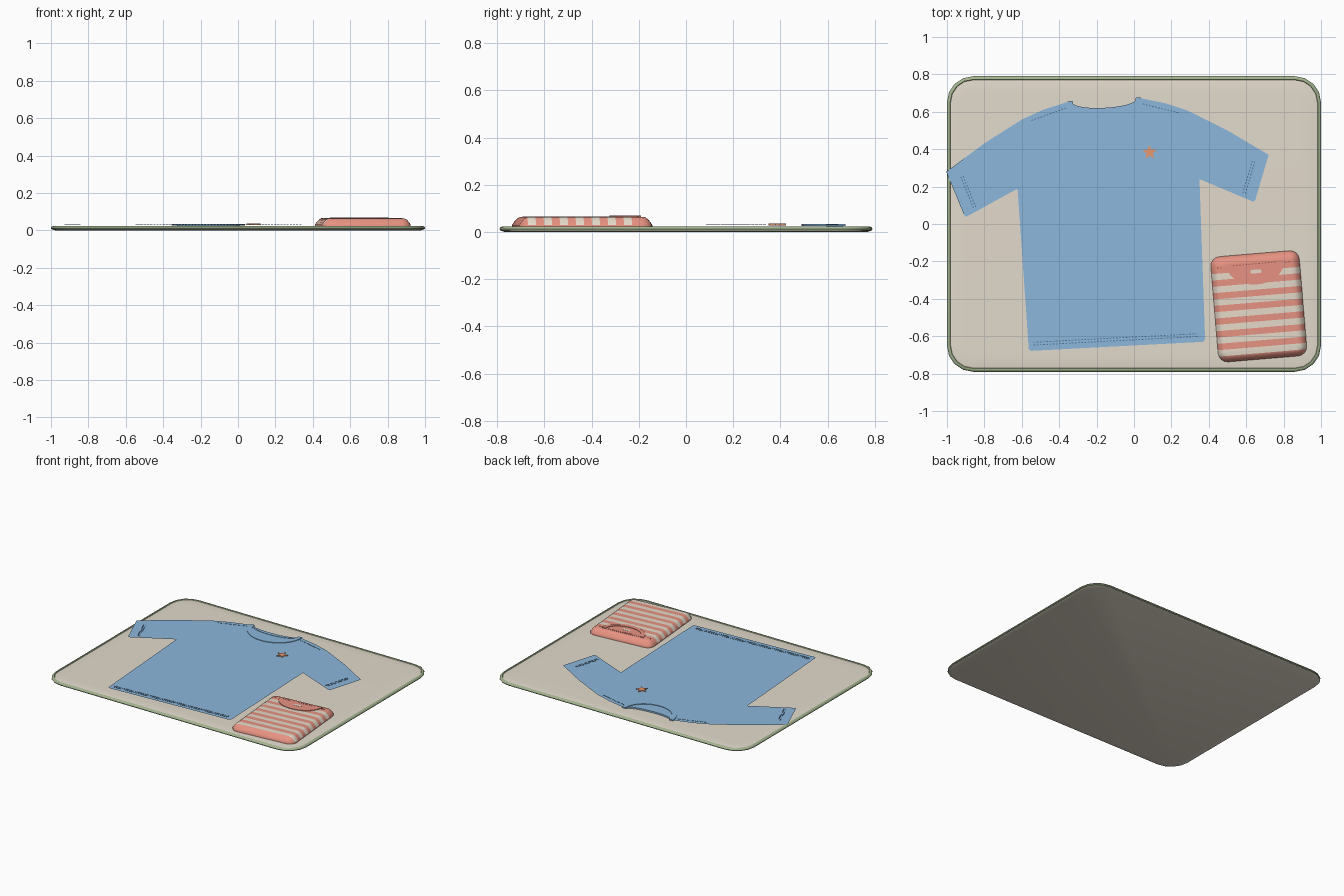
import bpy, bmesh, math
from mathutils import Vector

if "Cube" in bpy.data.objects:
    bpy.data.objects.remove(bpy.data.objects["Cube"])


def material(name, r, g, b):
    m = bpy.data.materials.new(name)
    lin = [(c / 255) ** 2.2 for c in (r, g, b)] + [1]
    m.use_nodes = True
    m.diffuse_color = lin
    m.node_tree.nodes["Principled BSDF"].inputs["Base Color"].default_value = lin
    return m


BEIGE = material("beige felt", 226, 217, 202)
SAGE = material("sage binding", 163, 180, 143)
BLUE = material("blue cotton", 138, 182, 218)
THREAD = material("dark blue thread", 84, 118, 152)
CORAL = material("coral cotton", 236, 149, 132)
CREAM = material("cream cotton", 228, 217, 200)
RUST = material("rust thread", 170, 98, 86)
ORANGE = material("orange patch", 240, 158, 116)

# Placement of each item: x, y, turn
MAT = (0, 0, 0)
SHIRT = (-0.125, 0, math.radians(3))
FOLDED = (0.667, -0.44, math.radians(4.8))
STAR = (0.083, 0.383, math.radians(3))


def finish(name, bm, mats, place, smooth=True):
    bmesh.ops.recalc_face_normals(bm, faces=bm.faces[:])
    mesh = bpy.data.meshes.new(name)
    bm.to_mesh(mesh)
    bm.free()
    obj = bpy.data.objects.new(name, mesh)
    bpy.context.collection.objects.link(obj)
    for m in mats:
        mesh.materials.append(m)
    obj.location = (place[0], place[1], 0)
    obj.rotation_euler.z = place[2]
    if smooth:
        bpy.ops.object.select_all(action='DESELECT')
        obj.select_set(True)
        bpy.context.view_layer.objects.active = obj
        bpy.ops.object.shade_smooth_by_angle(angle=math.radians(40))
    return obj


def rounded_rect(w, h, r, inset=0.0, n=4):
    pts = []
    for k, (sx, sy) in enumerate([(1, 1), (-1, 1), (-1, -1), (1, -1)]):
        for i in range(n + 1):
            a = (k + i / n) * math.pi / 2
            rr = max(r - inset, 0.01)
            pts.append((sx * (w / 2 - inset - rr) + rr * math.cos(a),
                        sy * (h / 2 - inset - rr) + rr * math.sin(a)))
    return pts


def loft(rings, caps=True):
    """Skin a stack of (outline, height) rings."""
    bm = bmesh.new()
    loops = [[bm.verts.new((x, y, z)) for x, y in pts] for pts, z in rings]
    for a, b in zip(loops, loops[1:]):
        for i in range(len(a)):
            j = (i + 1) % len(a)
            bm.faces.new((a[i], a[j], b[j], b[i]))
    if caps:
        bm.faces.new(loops[0][::-1])
        bm.faces.new(loops[-1])
    return bm


def plate(name, pts, z0, z1, mat, place):
    return finish(name, loft([(pts, z0), (pts, z1)]), [mat], place, False)


def stitches(name, lines, z, mat, place, step=0.017, width=0.005):
    """Rows of short raised dashes along straight lines."""
    bm = bmesh.new()
    for a, b in lines:
        a, b = Vector(a), Vector(b)
        d = (b - a).normalized()
        s = Vector((-d.y, d.x)) * width / 2
        for i in range(int((b - a).length / step)):
            p = a + d * step * i
            q = p + d * step * 0.55
            f = bm.faces.new([bm.verts.new((v.x, v.y, z)) for v in (p - s, q - s, q + s, p + s)])
            top = bmesh.ops.extrude_face_region(bm, geom=[f])["geom"]
            bmesh.ops.translate(bm, vec=(0, 0, 0.003),
                                verts=[v for v in top if isinstance(v, bmesh.types.BMVert)])
    return finish(name, bm, [mat], place, False)


def arc(a, b, cy, n=20):
    """Lower half of an ellipse, left to right."""
    return [(-a * math.cos(math.pi * i / n), cy - b * math.sin(math.pi * i / n))
            for i in range(n + 1)]


def mirrored(lines):
    return lines + [tuple((-x, y) for x, y in l) for l in lines]


# Mat with rounded edge and a bound rim
ring = lambda inset: rounded_rect(2.0, 1.58, 0.14, inset)
finish("mat", loft([(ring(0.022), 0), (ring(0.007), 0.005), (ring(0.007), 0.017),
                    (ring(0.03), 0.021), (ring(0.09), 0.022)]), [BEIGE], MAT)
finish("mat_binding", loft([(ring(0.01), 0.005), (ring(0.002), 0.007), (ring(0), 0.012),
                            (ring(0.003), 0.019), (ring(0.009), 0.023), (ring(0.017), 0.023),
                            (ring(0.021), 0.018)], False), [SAGE], MAT)

# Flat shirt: half outline mirrored, neckline scooped at the back
NECK = 0.655
half = [(0.46, -0.655), (0.472, -0.645), (0.487, 0.215), (0.768, 0.079), (0.778, 0.085),
        (0.863, 0.325), (0.65, 0.467), (0.44, 0.585), (0.33, 0.628), (0.19, 0.665)]
outline = half + arc(0.17, 0.035, NECK, 12)[::-1] + [(-x, y) for x, y in half[::-1]]
bm = bmesh.new()
top = bm.faces.new([bm.verts.new((x, y, 0.0195)) for x, y in outline])
for thick, rise in ((0.012, 0.006), (0.022, 0.0045)):
    bmesh.ops.inset_region(bm, faces=[top], thickness=thick, use_even_offset=True)
    for v in top.verts:
        v.co.z += rise
finish("shirt_body", bm, [BLUE], SHIRT)

# Shirt collar: front band and inner back band
plate("shirt_collar", arc(0.197, 0.178, NECK + 0.012) + arc(0.168, 0.14, NECK + 0.012)[::-1],
      0.026, 0.034, BLUE, SHIRT)
plate("shirt_back_neck", arc(0.168, 0.062, NECK + 0.003) + arc(0.168, 0.036, NECK + 0.003)[::-1],
      0.02, 0.0325, BLUE, SHIRT)

# Shirt stitching
stitches("hem_stitches", [((-0.445, -0.61), (0.445, -0.61)),
                          ((-0.445, -0.625), (0.445, -0.625))], 0.029, THREAD, SHIRT)
stitches("cuff_stitches", mirrored([((0.715, 0.128), (0.78, 0.315)),
                                    ((0.728, 0.124), (0.793, 0.311))]), 0.029, THREAD, SHIRT)
stitches("shoulder_stitches", mirrored([((0.205, 0.632), (0.41, 0.57))]), 0.029, THREAD, SHIRT)

# Star patch
star = [((0.04 if i % 2 == 0 else 0.018) * math.sin(i * math.pi / 5),
         (0.04 if i % 2 == 0 else 0.018) * math.cos(i * math.pi / 5)) for i in range(10)]
plate("star_patch", star, 0.028, 0.0355, ORANGE, STAR)

# Folded shirt: soft slab with printed stripes laid just over its surface
fold = lambda inset: rounded_rect(0.475, 0.565, 0.05, inset)
bm = loft([(fold(0), 0.02), (fold(0), 0.03), (fold(0.008), 0.042), (fold(0.02), 0.056),
           (fold(0.032), 0.063), (fold(0.05), 0.065)])
PERIOD, START = 0.068, -0.25
for k in range(14):
    bmesh.ops.bisect_plane(bm, geom=bm.verts[:] + bm.edges[:] + bm.faces[:],
                           plane_co=(0, START + k * PERIOD / 2, 0), plane_no=(0, 1, 0))
bmesh.ops.recalc_face_normals(bm, faces=bm.faces[:])
striped = []
for f in bm.faces:
    c = f.calc_center_median()
    row = math.floor((c.y - START) / (PERIOD / 2))
    if c.z > 0.03 and 0 <= row < 13 and row % 2 == 0:
        striped.append(f)
copies = bmesh.ops.duplicate(bm, geom=striped)["geom"]
bm.normal_update()
for v in [g for g in copies if isinstance(g, bmesh.types.BMVert)]:
    v.co += v.normal * 0.0004
for f in [g for g in copies if isinstance(g, bmesh.types.BMFace)]:
    f.material_index = 1
finish("folded_shirt", bm, [CORAL, CREAM], FOLDED)

# Folded shirt collar, inner neck and label
TOP = 0.237
plate("folded_inner_neck", arc(0.135, 0.095, TOP), 0.058, 0.066, CORAL, FOLDED)
plate("folded_collar", arc(0.157, 0.12, TOP) + arc(0.13, 0.09, TOP)[::-1],
      0.06, 0.0695, CORAL, FOLDED)
plate("neck_label", [(x, y + 0.187) for x, y in rounded_rect(0.06, 0.02, 0.01)],
      0.064, 0.067, CREAM, FOLDED)
stitches("folded_neck_stitches", [((-0.12, 0.228), (0.12, 0.228)),
                                  ((0.16, 0.222), (0.205, 0.222)),
                                  ((-0.205, 0.222), (-0.16, 0.222))], 0.064, RUST, FOLDED)
